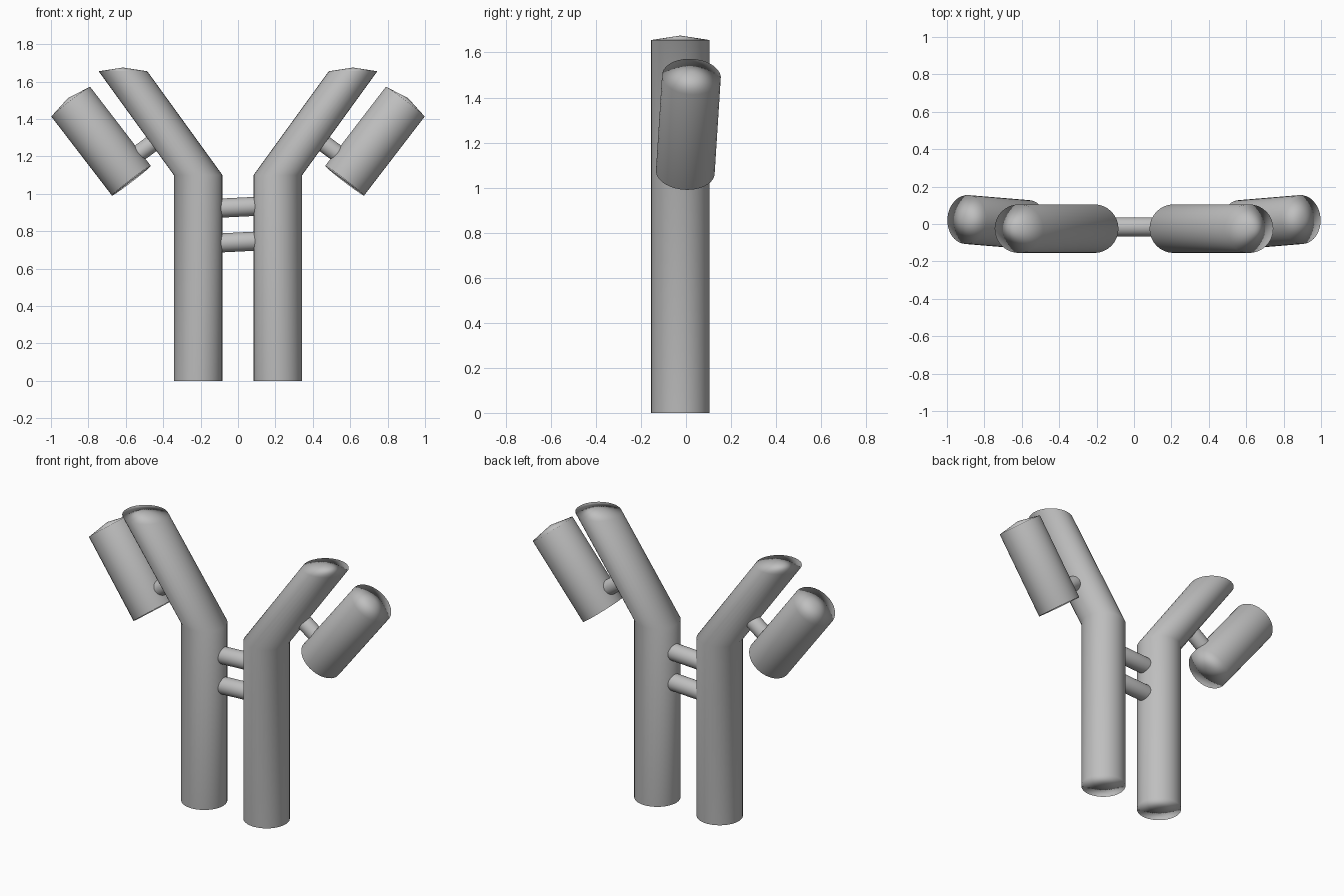
import bpy
import bmesh
from mathutils import Vector

SIDES = 32

cube = bpy.data.objects.get("Cube")
if cube:
    bpy.data.objects.remove(cube, do_unlink=True)

grey = bpy.data.materials.new("plain grey")
grey.use_nodes = True
colour = (0.52, 0.52, 0.52, 1)
grey.diffuse_color = colour
grey.node_tree.nodes["Principled BSDF"].inputs["Base Color"].default_value = colour


def tube(name, path, radius, facing=None, rise=0.0):
    """Closed tube along a path; every ring lies square to 'facing'."""
    path = [Vector(p) for p in path]
    facing = Vector(facing) if facing else (path[-1] - path[0]).normalized()
    turn = facing.to_track_quat('Z', 'Y').to_matrix().to_4x4()
    bm = bmesh.new()
    rings = []
    for point in path:
        ring = bmesh.ops.create_circle(bm, segments=SIDES, radius=radius)["verts"]
        bmesh.ops.transform(bm, matrix=turn, verts=ring)
        bmesh.ops.translate(bm, vec=point, verts=ring)
        rings.append(ring)
    # Walls
    for low, high in zip(rings, rings[1:]):
        for i in range(SIDES):
            j = (i + 1) % SIDES
            bm.faces.new((low[i], low[j], high[j], high[i]))
    # End caps: flat at the start, a shallow cone at the finish
    for ring, tip in ((rings[0], path[0]), (rings[-1], path[-1] + facing * rise)):
        centre = bm.verts.new(tip)
        for i in range(SIDES):
            bm.faces.new((ring[i], ring[(i + 1) % SIDES], centre))
    bmesh.ops.recalc_face_normals(bm, faces=bm.faces)
    mesh = bpy.data.meshes.new(name)
    bm.to_mesh(mesh)
    bm.free()
    mesh.shade_smooth()
    mesh.materials.append(grey)
    obj = bpy.data.objects.new(name, mesh)
    bpy.context.collection.objects.link(obj)
    # Large walls dominate the rim shading, so the caps look rounded
    obj.modifiers.new("Rim shading", 'WEIGHTED_NORMAL').mode = 'FACE_AREA'
    return obj


for side, s in (("left", 1), ("right", -1)):
    # Bent main tube with level ends and a level joint
    tube(side + "_main_tube",
         [(s * 0.213, -0.025, 0), (s * 0.213, -0.025, 1.1), (s * 0.615, -0.025, 1.655)],
         0.13, facing=(0, 0, 1), rise=0.02)
    # Short outer cylinder alongside the sloping part
    tube(side + "_outer_cylinder",
         [(s * 0.57, -0.003, 1.07), (s * 0.894, 0.024, 1.492)], 0.131, rise=0.025)
    # Peg joining the two
    tube(side + "_peg",
         [(s * 0.42, -0.005, 1.297), (s * 0.6, -0.005, 1.165)], 0.046)

# Two cross bars between the main tubes
for name, z in (("lower_cross_bar", 0.742), ("upper_cross_bar", 0.928)):
    tube(name, [(-0.12, -0.015, z - 0.006), (0.12, -0.015, z + 0.006)], 0.051)
